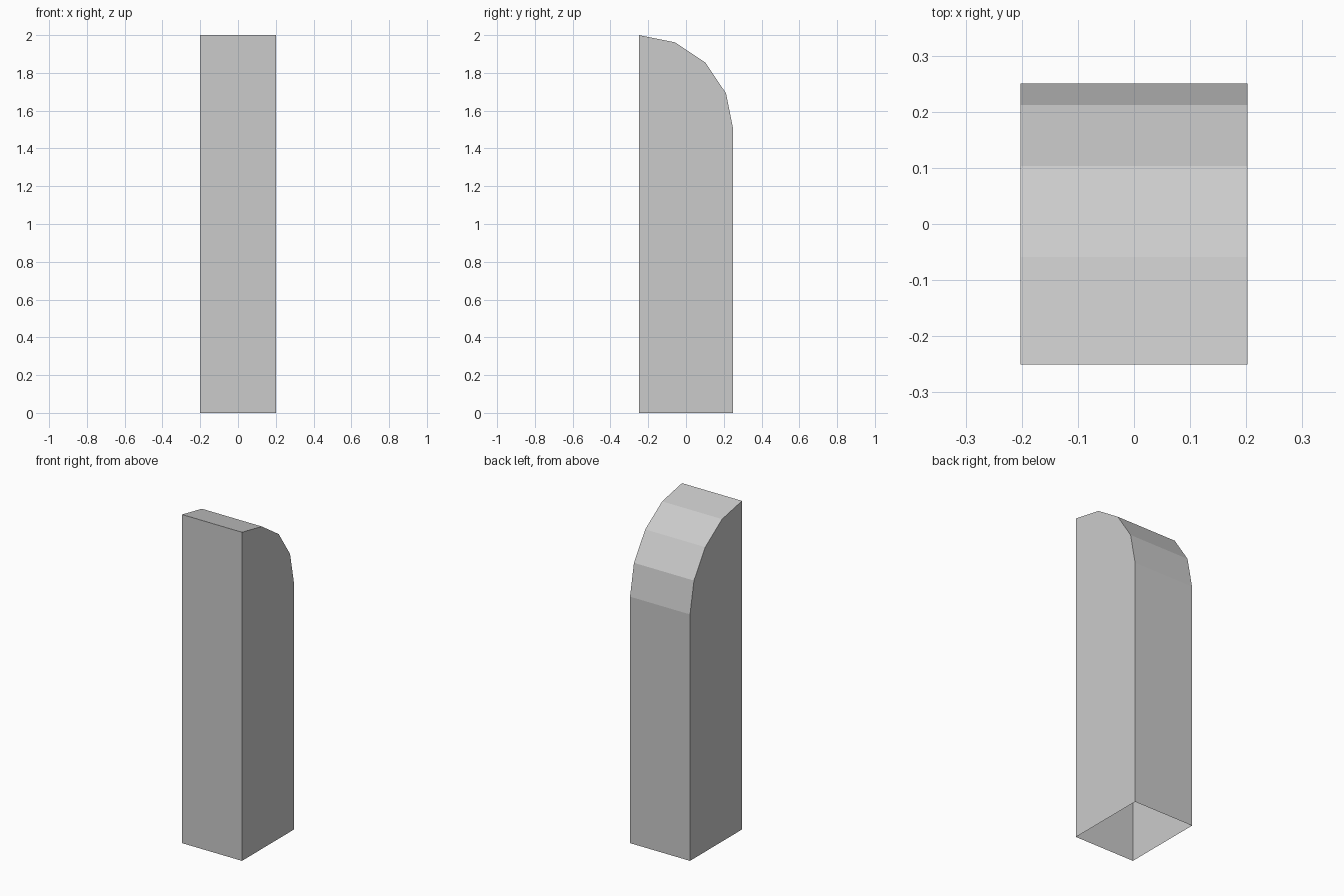
import bpy, bmesh, math

if "Cube" in bpy.data.objects:
    bpy.data.objects.remove(bpy.data.objects["Cube"])

HALF_W, HALF_D, HEIGHT, RADIUS, SEGMENTS = 0.202, 0.25, 2.0, 0.5, 4

# Side profile (y, z): upright post with a quarter-round top at the back
profile = [(-HALF_D, 0.0)]
for i in range(SEGMENTS + 1):
    a = math.radians(90 * i / SEGMENTS)
    profile.append((-HALF_D + RADIUS * math.sin(a),
                    HEIGHT - RADIUS + RADIUS * math.cos(a)))
profile.append((HALF_D, 0.0))

bm = bmesh.new()
left = [bm.verts.new((-HALF_W, y, z)) for y, z in profile]
right = [bm.verts.new((HALF_W, y, z)) for y, z in profile]

# Two side walls
bm.faces.new(left)
bm.faces.new(right)

# Front, faceted top and back; the underside stays open
for i in range(len(profile) - 1):
    bm.faces.new((left[i], left[i + 1], right[i + 1], right[i]))
bmesh.ops.recalc_face_normals(bm, faces=bm.faces)

mesh = bpy.data.meshes.new("rounded_post")
bm.to_mesh(mesh)
bm.free()
post = bpy.data.objects.new("rounded_post", mesh)
bpy.context.collection.objects.link(post)
